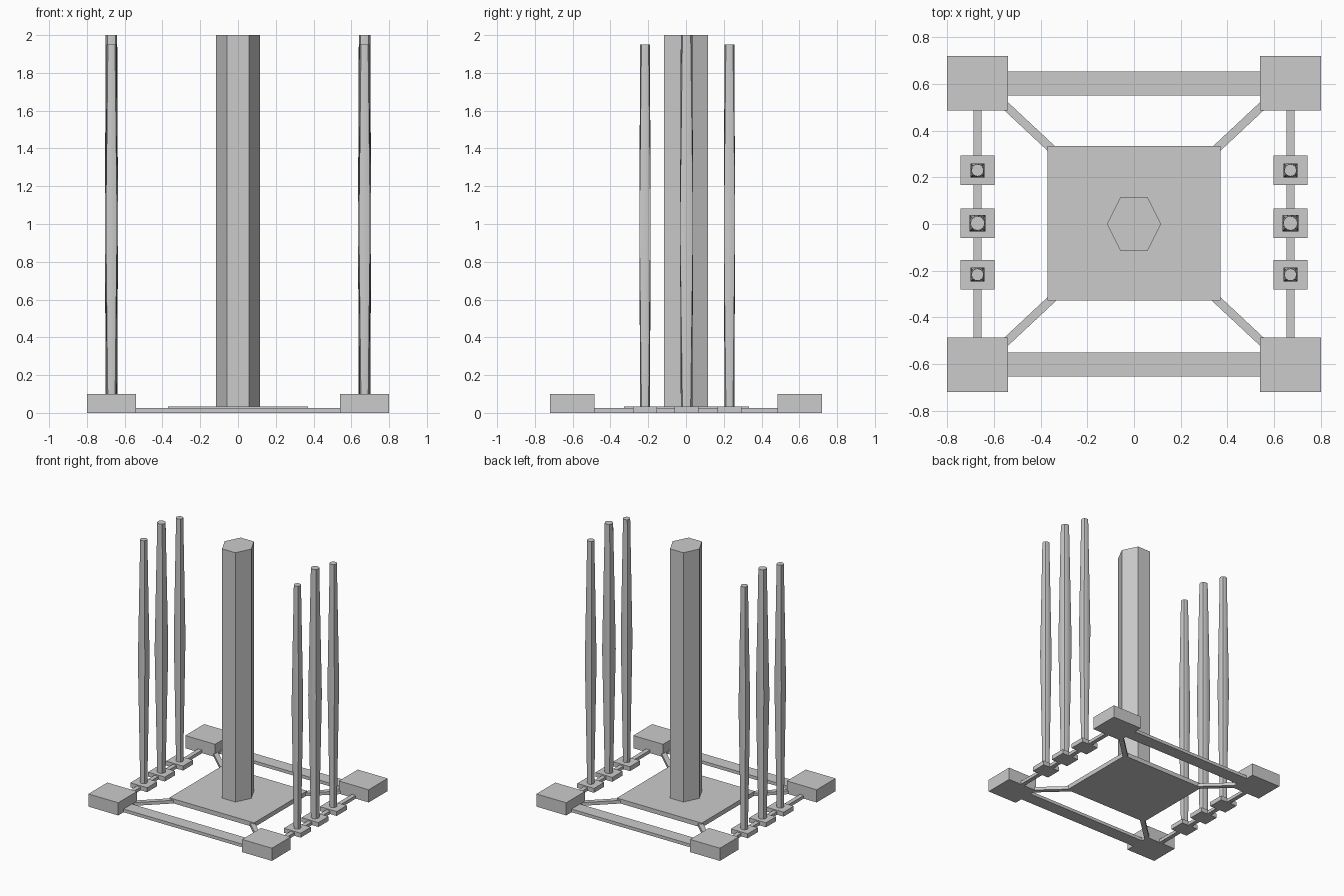
import bpy, bmesh
from math import cos, sin, tau, hypot, atan2
from mathutils import Matrix

cube = bpy.data.objects.get("Cube")
if cube:
    bpy.data.objects.remove(cube, do_unlink=True)

grey = bpy.data.materials.new("plain_grey")
grey.use_nodes = True
grey.diffuse_color = (0.6, 0.6, 0.6, 1)
grey.node_tree.nodes["Principled BSDF"].inputs["Base Color"].default_value = grey.diffuse_color


def finish(name, bm):
    bmesh.ops.recalc_face_normals(bm, faces=bm.faces[:])
    mesh = bpy.data.meshes.new(name)
    bm.to_mesh(mesh)
    bm.free()
    mesh.materials.append(grey)
    obj = bpy.data.objects.new(name, mesh)
    bpy.context.collection.objects.link(obj)
    return obj


def block(name, x, y, width, depth, height, turn=0):
    """Box standing on the ground."""
    bm = bmesh.new()
    bmesh.ops.create_cube(bm, size=1, matrix=Matrix.Diagonal((width, depth, height, 1)))
    obj = finish(name, bm)
    obj.location = (x, y, height / 2)
    obj.rotation_euler.z = turn
    return obj


def loft(name, rings):
    """Skin stacked rings of points and cap both ends."""
    bm = bmesh.new()
    rows = [[bm.verts.new(p) for p in ring] for ring in rings]
    n = len(rows[0])
    for low, high in zip(rows, rows[1:]):
        for i in range(n):
            j = (i + 1) % n
            bm.faces.new((low[i], low[j], high[j], high[i]))
    bm.faces.new(rows[0])
    bm.faces.new(rows[-1])
    return finish(name, bm)


def pole(name, x, y, half, top):
    """Round at both ends, swelling to a square in the middle."""
    def ring(z, square):
        points = []
        for i in range(16):
            c, s = cos(tau * i / 16), sin(tau * i / 16)
            r = half / max(abs(c), abs(s)) if square else half * 0.87
            points.append((x + r * c, y + r * s, z))
        return points
    obj = loft(name, [ring(0.03, False), ring(1.0, True), ring(top, False)])
    bpy.ops.object.select_all(action="DESELECT")
    obj.select_set(True)
    bpy.context.view_layer.objects.active = obj
    bpy.ops.object.shade_smooth_by_angle(angle=0.5)


# Central plate and six-sided column
block("centre_plate", 0, 0.003, 0.74, 0.66, 0.035)
hexagon = [(0.116 * cos(tau * i / 6), 0.134 * sin(tau * i / 6)) for i in range(6)]
loft("centre_column", [[(x, y, z) for x, y in hexagon] for z in (0.03, 2.0)])

# Corner blocks and the diagonal struts to the plate
for sx, side in ((1, "left"), (-1, "right")):
    for sy, end in ((1, "back"), (-1, "front")):
        block(f"{end}_{side}_corner", sx * 0.67, sy * 0.603, 0.26, 0.235, 0.1)
        x0, y0, x1, y1 = sx * 0.34, sy * 0.31, sx * 0.57, sy * 0.525
        block(f"{end}_{side}_strut", (x0 + x1) / 2, (y0 + y1) / 2,
              hypot(x1 - x0, y1 - y0), 0.036, 0.025, atan2(y1 - y0, x1 - x0))

# Wide beams across the front and back
for sy, end in ((1, "back"), (-1, "front")):
    block(f"{end}_beam", 0, sy * 0.602, 1.1, 0.104, 0.025)

# Side rails with pads and tall poles
for sx, side in ((1, "left"), (-1, "right")):
    x = sx * 0.67
    block(f"{side}_rail", x, 0, 0.034, 1.0, 0.025)
    for place, y, half, top in (("back", 0.23, 0.03, 1.95),
                                ("middle", 0.003, 0.035, 2.0),
                                ("front", -0.217, 0.03, 1.95)):
        block(f"{side}_{place}_pad", x, y, 0.147, 0.126, 0.035)
        pole(f"{side}_{place}_pole", x, y, half, top)
